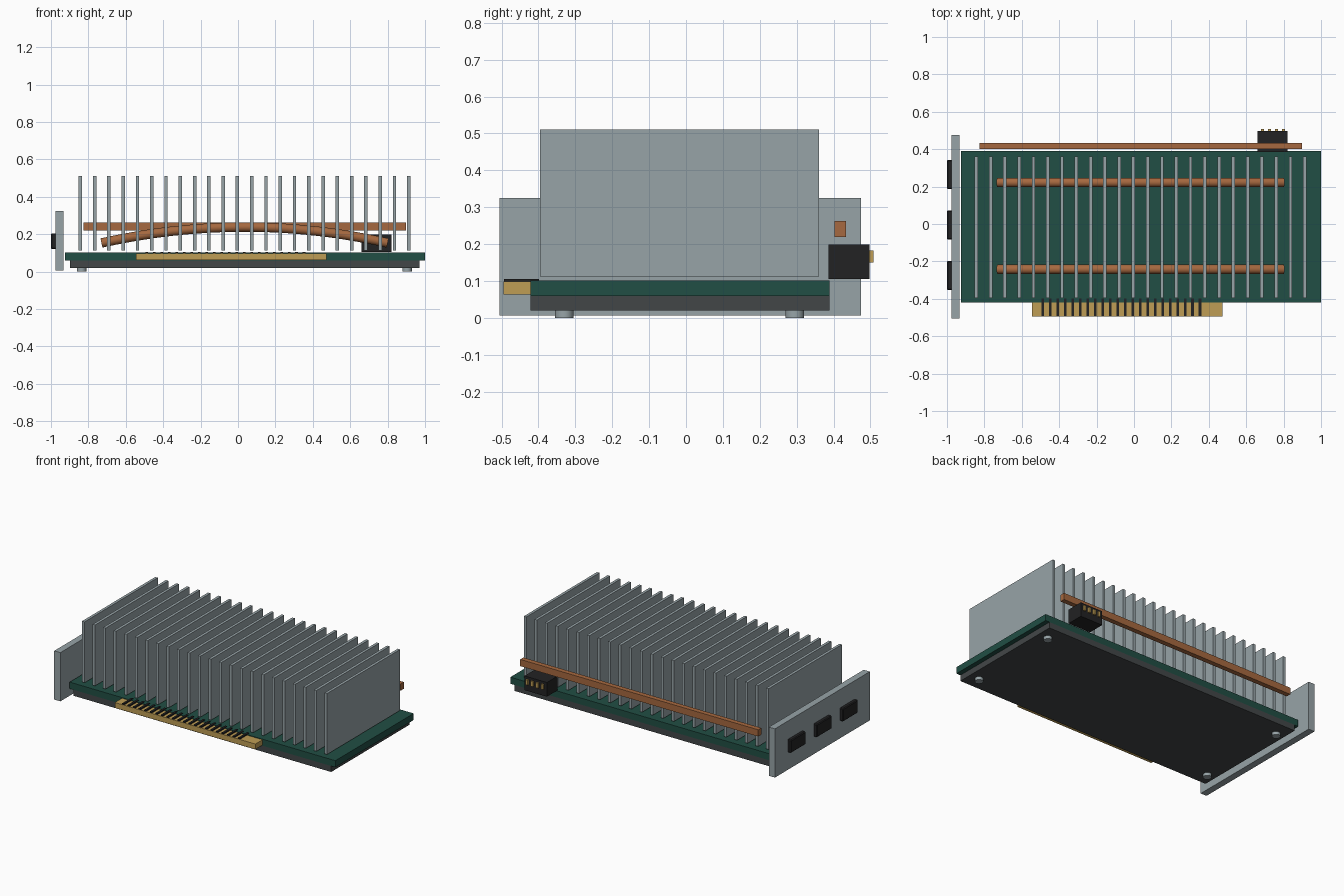
import bpy
import bmesh

cube = bpy.data.objects.get("Cube")
if cube:
    bpy.data.objects.remove(cube, do_unlink=True)


def material(name, rgb):
    m = bpy.data.materials.new(name)
    m.use_nodes = True
    m.diffuse_color = (*rgb, 1)
    m.node_tree.nodes["Principled BSDF"].inputs["Base Color"].default_value = (*rgb, 1)
    return m


metal = material("brushed metal", (0.31, 0.37, 0.39))
green = material("board green", (0.015, 0.077, 0.058))
copper = material("copper", (0.38, 0.14, 0.05))
gold = material("contact gold", (0.52, 0.34, 0.09))
black = material("black plastic", (0.016, 0.016, 0.017))
dark = material("dark grey plate", (0.055, 0.062, 0.064))


def box(name, x, y, z, mat, bevel=0):
    """Box from (min, max) ranges on each axis."""
    bm = bmesh.new()
    bmesh.ops.create_cube(bm, size=1)
    for v in bm.verts:
        v.co = [r[0] if c < 0 else r[1] for c, r in zip(v.co, (x, y, z))]
    mesh = bpy.data.meshes.new(name)
    bm.to_mesh(mesh)
    bm.free()
    ob = bpy.data.objects.new(name, mesh)
    bpy.context.collection.objects.link(ob)
    mesh.materials.append(mat)
    if bevel:
        mod = ob.modifiers.new("Bevel", 'BEVEL')
        mod.width = bevel
        mod.segments = 1
    return ob


def around(centre, width):
    return centre - width / 2, centre + width / 2


# Board and backplate
board_y = (-0.421, 0.389)
box("circuit_board", (-0.925, 1.0), board_y, (0.059, 0.102), green)
box("backplate", (-0.898, 0.97), board_y, (0.02, 0.059), dark)

# Feet under the backplate
for x in (-0.836, 0.904):
    for y in (-0.33, 0.295):
        bpy.ops.mesh.primitive_cylinder_add(vertices=24, radius=0.025, depth=0.024,
                                            location=(x, y, 0.012))
        foot = bpy.context.object
        foot.name = "foot"
        foot.data.materials.append(metal)
        bpy.ops.object.shade_smooth_by_angle()

# Cooling fins
fin_count = 24
for i in range(fin_count):
    x = -0.843 + i * 1.756 / (fin_count - 1)
    box("cooling_fin", around(x, 0.018), (-0.396, 0.361), (0.112, 0.511), metal)

# Arched heat pipes through the fins
for y in (-0.242, 0.222):
    curve = bpy.data.curves.new("heat_pipe", 'CURVE')
    curve.dimensions = '3D'
    curve.bevel_depth = 0.025
    curve.bevel_resolution = 4
    curve.use_fill_caps = True
    spline = curve.splines.new('POLY')
    steps = 24
    spline.points.add(steps)
    for i, p in enumerate(spline.points):
        t = 2 * i / steps - 1
        p.co = (0.035 + 0.765 * t, y, 0.238 - 0.085 * t * t, 1)
    curve.materials.append(copper)
    pipe = bpy.data.objects.new("heat_pipe", curve)
    bpy.context.collection.objects.link(pipe)

# Straight copper rail behind the fins
box("copper_rail", (-0.827, 0.897), (0.402, 0.434), (0.219, 0.263), copper)

# Edge connector with dark contact strips
box("edge_connector", (-0.546, 0.472), (-0.495, -0.415), (0.063, 0.098), gold)
for i in range(22):
    box("contact_strip", around(-0.487 + i * 0.04, 0.014), (-0.493, -0.398),
        (0.097, 0.106), black)

# End bracket with three ports
box("end_bracket", (-0.977, -0.933), (-0.506, 0.475), (0.006, 0.325), metal)
for y in (-0.275, -0.005, 0.265):
    box("port", (-1.0, -0.96), around(y, 0.155), (0.12, 0.205), black, 0.005)

# Power socket with pins
box("power_socket", (0.66, 0.822), (0.386, 0.497), (0.106, 0.199), black)
for i in range(4):
    box("power_pin", around(0.688 + i * 0.037, 0.016), (0.48, 0.508), (0.15, 0.183), gold)
